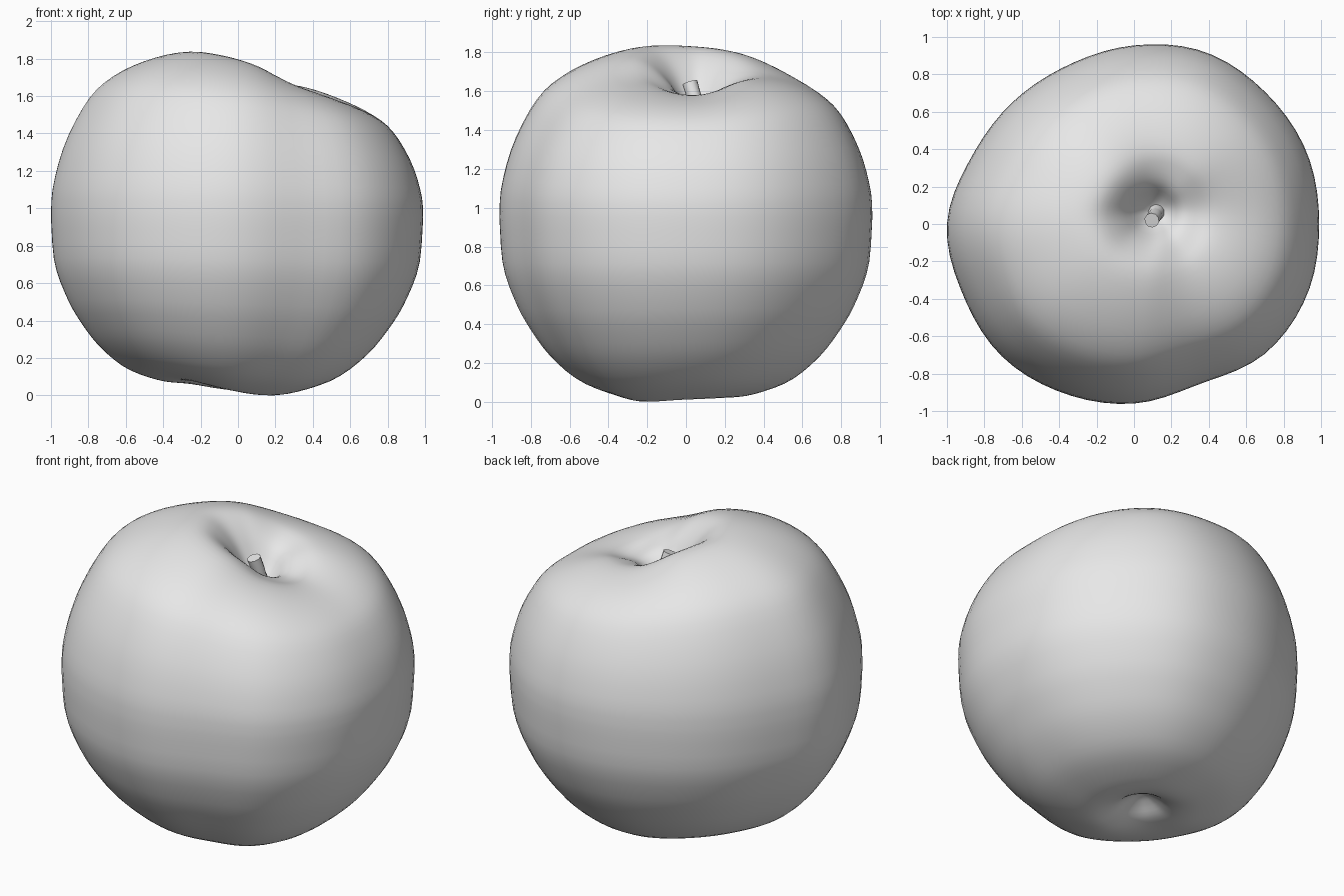
import bpy, bmesh, math
from mathutils import Vector

cube = bpy.data.objects.get("Cube")
if cube:
    bpy.data.objects.remove(cube, do_unlink=True)

grey = bpy.data.materials.new("plain_grey")
grey.use_nodes = True
grey.diffuse_color = (0.8, 0.8, 0.8, 1)
grey.node_tree.nodes["Principled BSDF"].inputs["Base Color"].default_value = (0.8, 0.8, 0.8, 1)


def spline(values, t, closed=False):
    """Catmull-Rom value at t (0..1) through evenly spaced values."""
    n = len(values)
    x = t * (n if closed else n - 1)
    i = math.floor(x) if closed else min(int(x), n - 2)
    f = x - i
    pick = (lambda k: values[k % n]) if closed else (lambda k: values[max(0, min(n - 1, k))])
    a, b, c, d = (pick(i + k) for k in (-1, 0, 1, 2))
    return b + 0.5 * f * (c - a + f * (2*a - 5*b + 4*c - d + f * (3*(b - c) + d - a)))


# Shape controls, all counter-clockwise from +x
outline = [.99, 1, .995, .995, .955, .92, .92, .94, 1, .99, 1, .98, .96, .925, .985, 1]
rim_high = [1.58, 1.65, 1.69, 1.79, 1.83, 1.83, 1.77, 1.64]
rim_low = [.01, .02, .03, .06, .07, .08, .03, 0]
# Share of the radius and of the height, from the equator inward
top_s = [1, .99, .93, .82, .7, .54, .38, .27, .17, .09, .04, 0]
top_q = [0, .19, .46, .72, .86, .955, 1, .98, .9, .77, .71, .69]
low_s = [1, .98, .91, .83, .72, .57, .4, .27, .17, .09, .04, 0]
low_q = [0, .27, .48, .63, .78, .91, .98, 1, .97, .91, .88, .87]

EQUATOR = 0.95
SEGMENTS, ROWS = 72, 36
pit = Vector((0.12, 0.07))
dimple = Vector((-0.08, -0.02))


def skin_point(angle, t, shares, heights, rim, centre):
    turn = angle / math.tau
    s = max(0, spline(shares, t))
    q = spline(heights, t)
    edge = Vector((math.cos(angle), math.sin(angle))) * spline(outline, turn, True)
    flat = centre.lerp(edge, s)
    # The rim heights even out toward the middle of the hollow
    mean = sum(rim) / len(rim)
    blend = min(1, s / 0.3)
    reach = mean + (spline(rim, turn, True) - mean) * blend * blend * (3 - 2 * blend)
    return (flat.x, flat.y, EQUATOR + (reach - EQUATOR) * q)


# Fruit body: rings from the bottom hollow to the top hollow
bm = bmesh.new()
angles = [math.tau * k / SEGMENTS for k in range(SEGMENTS)]
rings = []
for j in range(-ROWS + 1, ROWS):
    half = (top_s, top_q, rim_high, pit) if j >= 0 else (low_s, low_q, rim_low, dimple)
    rings.append([bm.verts.new(skin_point(a, abs(j) / ROWS, *half)) for a in angles])
for lower, upper in zip(rings, rings[1:]):
    for k in range(SEGMENTS):
        n = (k + 1) % SEGMENTS
        bm.faces.new((lower[k], lower[n], upper[n], upper[k]))
bottom = bm.verts.new(skin_point(0, 1, low_s, low_q, rim_low, dimple))
top = bm.verts.new(skin_point(0, 1, top_s, top_q, rim_high, pit))
for k in range(SEGMENTS):
    n = (k + 1) % SEGMENTS
    bm.faces.new((bottom, rings[0][n], rings[0][k]))
    bm.faces.new((top, rings[-1][k], rings[-1][n]))
for face in bm.faces:
    face.smooth = True
mesh = bpy.data.meshes.new("fruit_body")
bm.to_mesh(mesh)
bm.free()
mesh.materials.append(grey)
bpy.context.collection.objects.link(bpy.data.objects.new("fruit_body", mesh))

# Stem: short tapered tube leaning out of the hollow
curve = bpy.data.curves.new("stem", "CURVE")
curve.dimensions = "3D"
curve.bevel_depth = 0.04
curve.bevel_resolution = 3
curve.use_fill_caps = True
path = curve.splines.new("BEZIER")
points = [((.12, .07, 1.42), 1.5), ((.115, .05, 1.54), .9), ((.095, .02, 1.645), 1)]
path.bezier_points.add(len(points) - 1)
for knot, (place, size) in zip(path.bezier_points, points):
    knot.co = place
    knot.radius = size
    knot.handle_left_type = knot.handle_right_type = "AUTO"
curve.materials.append(grey)
bpy.context.collection.objects.link(bpy.data.objects.new("stem", curve))
